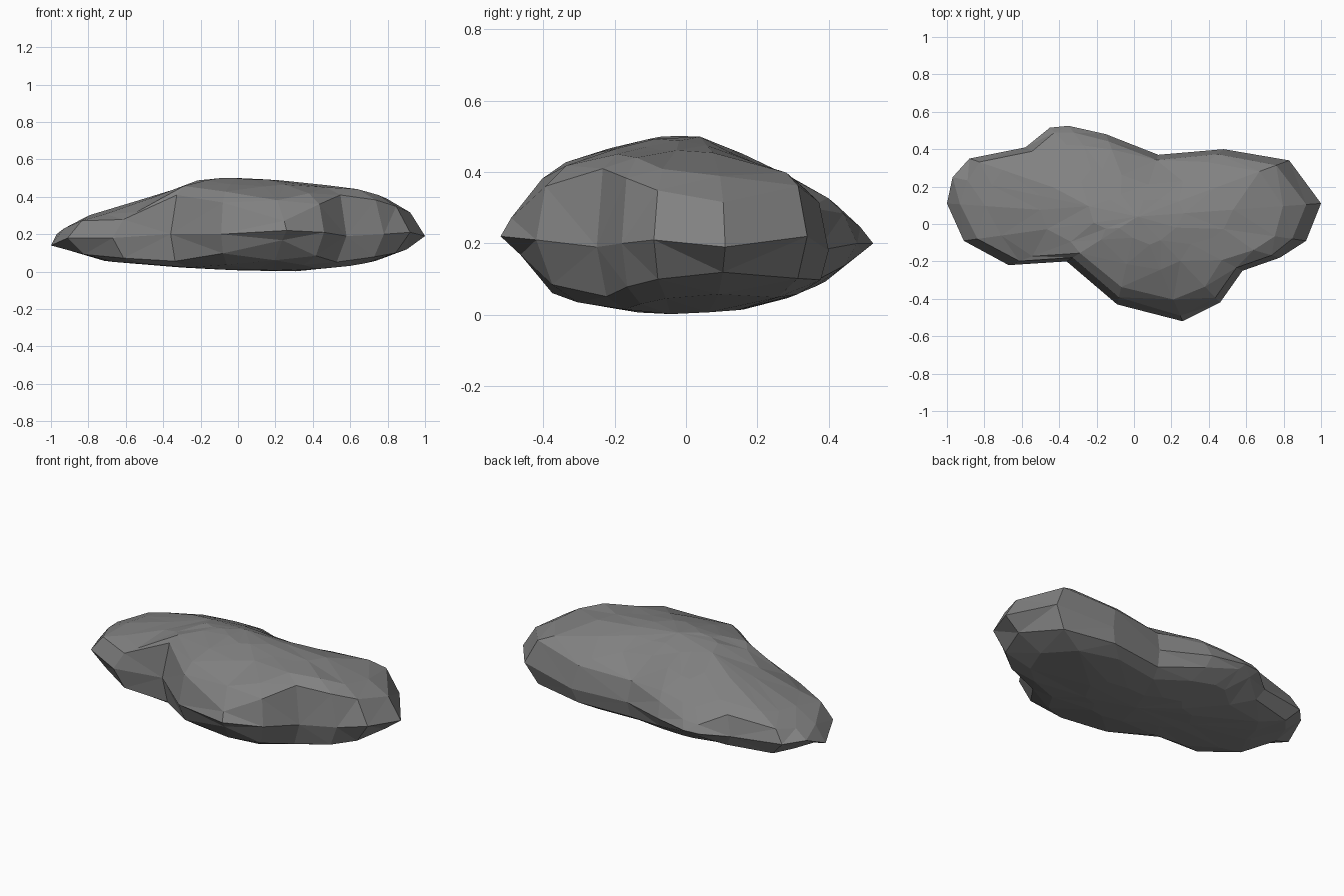
import bpy, bmesh, math, random

if "Cube" in bpy.data.objects:
    bpy.data.objects.remove(bpy.data.objects["Cube"])
random.seed(4)

# Widest outline of the rock, anticlockwise (x, y, z)
RIM = [(1, .11, .19), (.83, .34, .22), (.48, .40, .18), (.13, .37, .18), (-.15, .48, .20),
       (-.35, .525, .20), (-.45, .515, .20), (-.58, .41, .18), (-.88, .35, .19), (-.97, .25, .2),
       (-1, .11, .14), (-.91, -.09, .18), (-.67, -.22, .18), (-.36, -.20, .2), (-.09, -.43, .20),
       (.26, -.52, .22), (.46, -.42, .21), (.58, -.25, .19), (.78, -.18, .20), (.92, -.09, .21)]
# Top and bottom silhouettes seen from the front and from the side
TOP_X = [(-1, .14), (-.97, .23), (-.83, .30), (-.26, .485), (.04, .515), (.33, .475), (.67, .445), (.92, .335), (1, .2)]
TOP_Y = [(-.52, .22), (-.46, .35), (-.34, .43), (-.18, .48), (0, .515), (.15, .46), (.3, .39), (.41, .325), (.49, .26), (.525, .2)]
LOW_X = [(-1, .14), (-.78, .06), (-.28, .02), (0, .005), (.3, 0), (.5, .01), (.82, .07), (.92, .11), (1, .2)]
LOW_Y = [(-.52, .22), (-.375, .06), (-.31, .035), (-.13, .005), (0, 0), (.17, .015), (.27, .04), (.39, .085), (.485, .15), (.525, .2)]
# Dents and swellings of the top (x, y, radius, height)
BUMPS = [(-.58, -.2, .2, -.07), (.17, .33, .15, -.05), (.78, .2, .2, .04)]
CX, CY = .02, .04


def lerp(table, t):
    for (a, u), (b, v) in zip(table, table[1:]):
        if t <= b:
            return u + (v - u) * max(0, t - a) / (b - a)
    return table[-1][1]


def top(x, y):
    a, b = lerp(TOP_X, x), lerp(TOP_Y, y)
    z = .65 * min(a, b) + .35 * a * b / .515
    z += sum(h * math.exp(-((x - u) ** 2 + (y - v) ** 2) / r ** 2) for u, v, r, h in BUMPS)
    return min(a, b, z)


def low(x, y):
    a, b = lerp(LOW_X, x), lerp(LOW_Y, y)
    return .6 * max(a, b) + .4 * min(.2, a + b)


bm = bmesh.new()
rim = [bm.verts.new(p) for p in RIM]


def shell(rings, surface):
    # Shrinking rings from the rim to a closing centre point
    prev = rim
    for s, blend in rings:
        ring = []
        for x, y, z in RIM:
            j = random.uniform(-.02, .02)
            px, py = CX + (x - CX) * (s + j), CY + (y - CY) * (s + j)
            ring.append(bm.verts.new((px, py, z + (surface(px, py) - z) * blend)))
        for i in range(len(rim)):
            k = (i + 1) % len(rim)
            bm.faces.new((prev[i], prev[k], ring[k], ring[i]))
        prev = ring
    hub = bm.verts.new((CX, CY, surface(CX, CY)))
    for i in range(len(rim)):
        bm.faces.new((prev[i], prev[(i + 1) % len(rim)], hub))


shell([(.93, .88), (.8, 1), (.52, 1), (.26, 1)], top)
shell([(.92, .85), (.74, 1), (.36, 1)], low)

# Merge the small inner facets, then split into flat triangles
bmesh.ops.remove_doubles(bm, verts=[v for v in bm.verts if v not in rim], dist=.06)
bmesh.ops.triangulate(bm, faces=bm.faces[:])
bmesh.ops.recalc_face_normals(bm, faces=bm.faces[:])
mesh = bpy.data.meshes.new("rock")
bm.to_mesh(mesh)
bm.free()

# Dark grey stone
stone = bpy.data.materials.new("stone")
stone.diffuse_color = (.22, .22, .22, 1)
stone.use_nodes = True
stone.node_tree.nodes["Principled BSDF"].inputs["Base Color"].default_value = stone.diffuse_color
mesh.materials.append(stone)
bpy.context.collection.objects.link(bpy.data.objects.new("rock", mesh))
